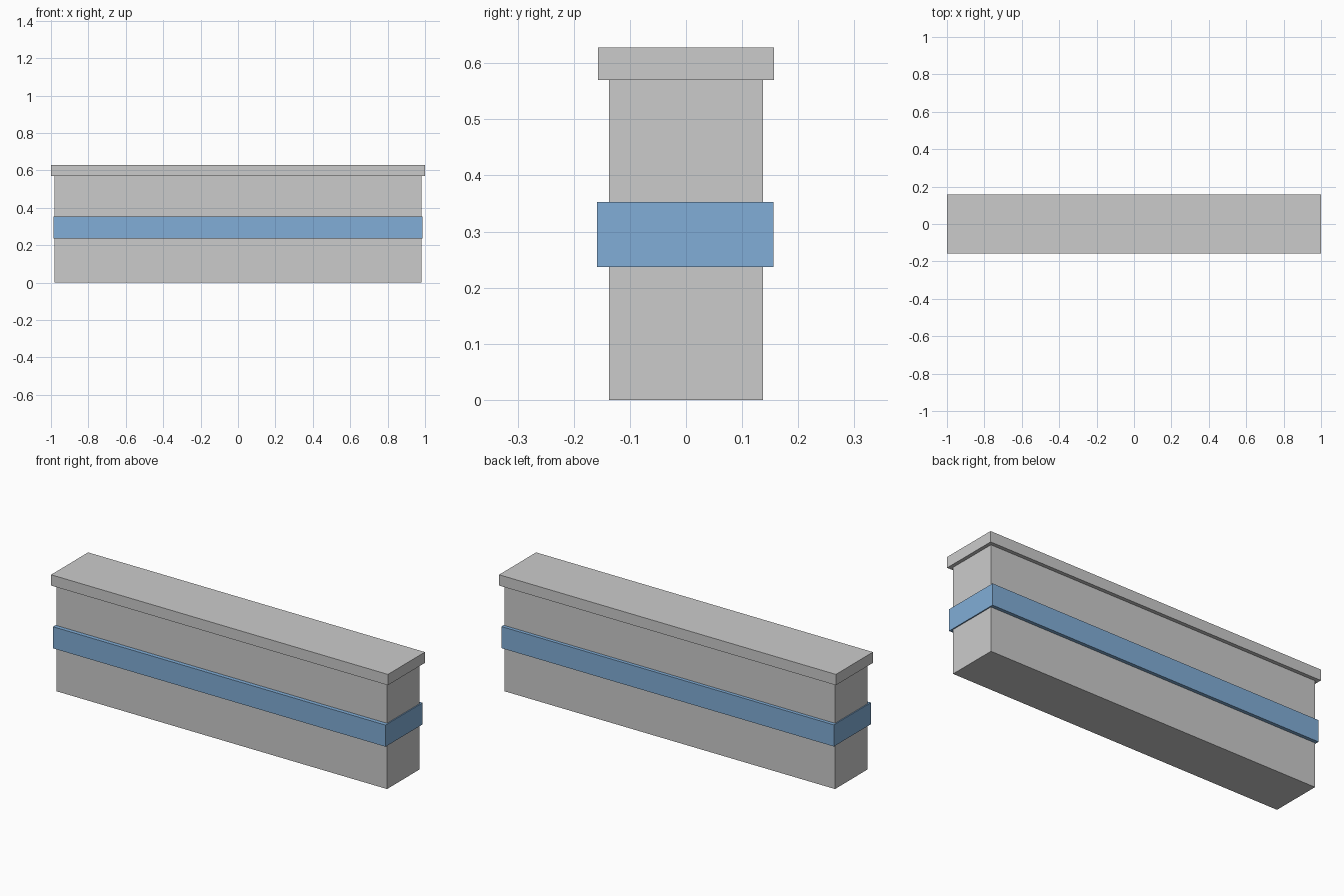
import bpy

if "Cube" in bpy.data.objects:
    bpy.data.objects.remove(bpy.data.objects["Cube"])


def box(name, half_x, y0, y1, z0, z1, color=None):
    bpy.ops.mesh.primitive_cube_add(size=1, location=(0, (y0 + y1) / 2, (z0 + z1) / 2))
    ob = bpy.context.object
    ob.name = name
    ob.scale = (2 * half_x, y1 - y0, z1 - z0)
    bpy.ops.object.transform_apply(location=False, rotation=False, scale=True)
    if color:
        mat = bpy.data.materials.new(name + "_paint")
        mat.diffuse_color = color
        mat.use_nodes = True
        mat.node_tree.nodes["Principled BSDF"].inputs["Base Color"].default_value = mat.diffuse_color
        ob.data.materials.append(mat)
    return ob


# main wall block
box("wall_body", 0.981, -0.137, 0.137, 0.0, 0.57)
# blue stripe wrapped around the wall, set very slightly forward
box("blue_band", 0.987, -0.1585, 0.1555, 0.237, 0.353, (0.22, 0.42, 0.68, 1))
# overhanging top slab
box("top_cap", 1.0, -0.157, 0.157, 0.57, 0.628)
